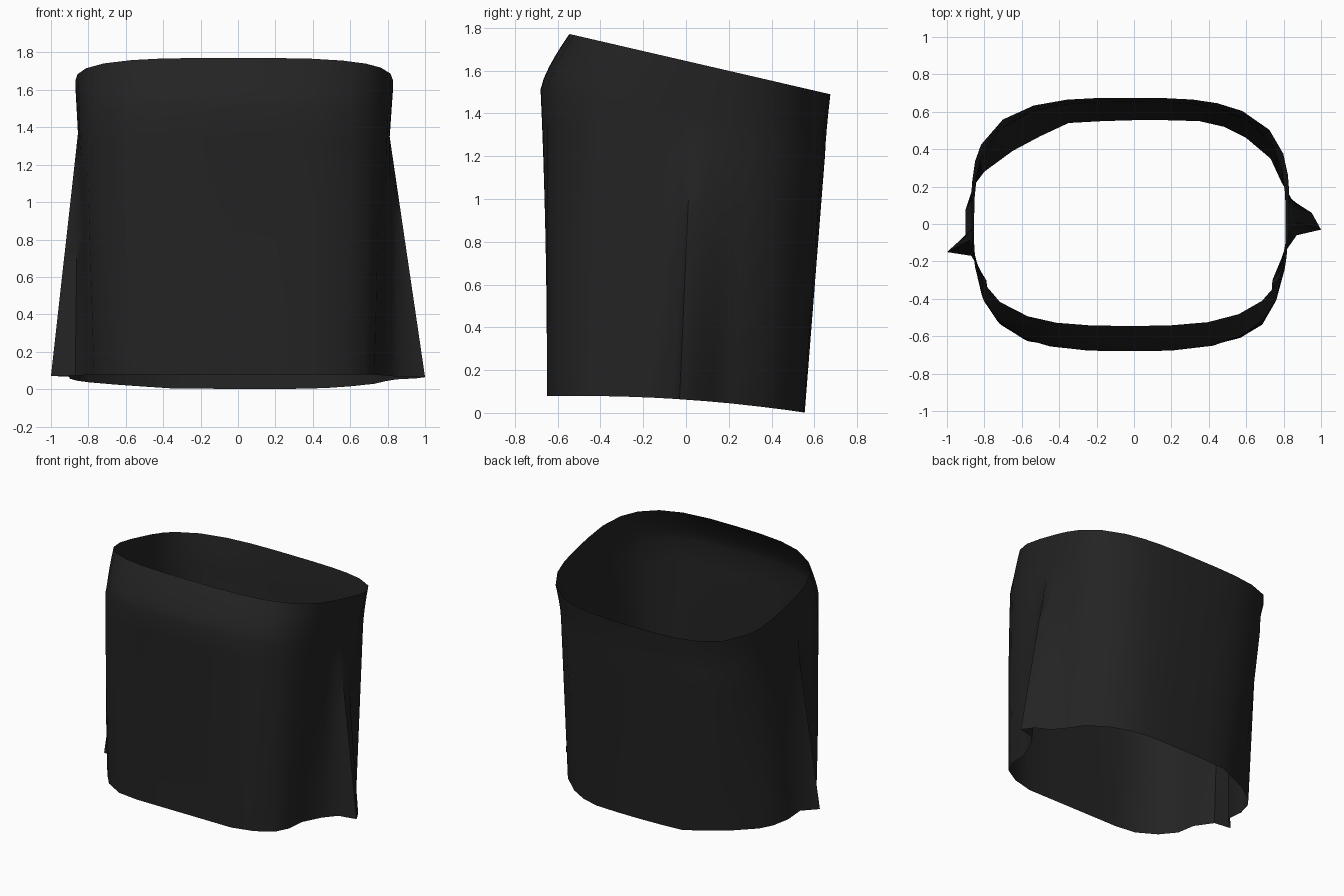
import bpy, bmesh, math

if "Cube" in bpy.data.objects:
    bpy.data.objects.remove(bpy.data.objects["Cube"])

# Hem outline (x, y), counter-clockwise from the pinched right-hand seam
HEM = [(1.0, -0.03), (0.95, 0.06), (0.85, 0.12), (0.79, 0.22), (0.73, 0.35),
       (0.60, 0.46), (0.48, 0.52), (0.35, 0.55), (0.17, 0.555), (0.0, 0.555),
       (-0.17, 0.55), (-0.35, 0.54), (-0.50, 0.47), (-0.65, 0.39), (-0.80, 0.28),
       (-0.86, 0.20), (-0.90, 0.08), (-0.90, -0.06), (-1.0, -0.15), (-0.87, -0.17),
       (-0.79, -0.30), (-0.77, -0.44), (-0.68, -0.55), (-0.54, -0.63),
       (-0.38, -0.65), (-0.19, -0.65), (0.0, -0.65), (0.19, -0.65), (0.40, -0.65),
       (0.56, -0.61), (0.68, -0.54), (0.73, -0.44), (0.74, -0.30), (0.80, -0.16),
       (0.87, -0.06)]


def rounded(angle, cx, cy, a, b, n=3.2):
    """Point on a rounded-rectangle (superellipse) outline."""
    c, s = math.cos(angle), math.sin(angle)
    r = (abs(c / a) ** n + abs(s / b) ** n) ** (-1 / n)
    return cx + r * c, cy + r * s


def rim_z(y):
    return 1.77 - 0.231 * (y + 0.54)


def column(x, y):
    """Run of points from the hem, over the hip, up to the waist rim."""
    ang = math.atan2(y + 0.08, x)
    hx, hy = rounded(ang, -0.022, -0.015, 0.833, 0.665)
    tx, ty = rounded(ang, -0.02, 0.065, 0.85, 0.61)
    hem_z = 0.062 - 0.07 * y - 0.07 * y * y
    hip_z = rim_z(hy) - 0.29
    pts = []
    power = 2.2 if y < -0.4 else 1.0
    for i in range(10):                       # hem to hip
        t = i / 9
        pts.append((x + (hx - x) * t, y + (hy - y) * t ** power,
                    hem_z + (hip_z - hem_z) * t))
    for i in range(1, 6):                     # hip to rim
        t = i / 5
        pts.append((hx + (tx - hx) * t, hy + (ty - hy) * t ** 1.35,
                    hip_z + (rim_z(ty) - hip_z) * t))
    return pts


# Open cloth tube
bm = bmesh.new()
cols = [[bm.verts.new(p) for p in column(x, y)] for x, y in HEM]
for k, a in enumerate(cols):
    b = cols[(k + 1) % len(cols)]
    for j in range(len(a) - 1):
        bm.faces.new((a[j], b[j], b[j + 1], a[j + 1]))
mesh = bpy.data.meshes.new("skirt")
bm.to_mesh(mesh)
bm.free()
skirt = bpy.data.objects.new("skirt", mesh)
bpy.context.collection.objects.link(skirt)

# Black cloth
cloth = bpy.data.materials.new("black cloth")
cloth.diffuse_color = (0.017, 0.017, 0.017, 1)
cloth.use_nodes = True
cloth.node_tree.nodes["Principled BSDF"].inputs["Base Color"].default_value = cloth.diffuse_color
mesh.materials.append(cloth)

bpy.context.view_layer.objects.active = skirt
skirt.select_set(True)
bpy.ops.object.shade_smooth_by_angle(angle=math.radians(50))
